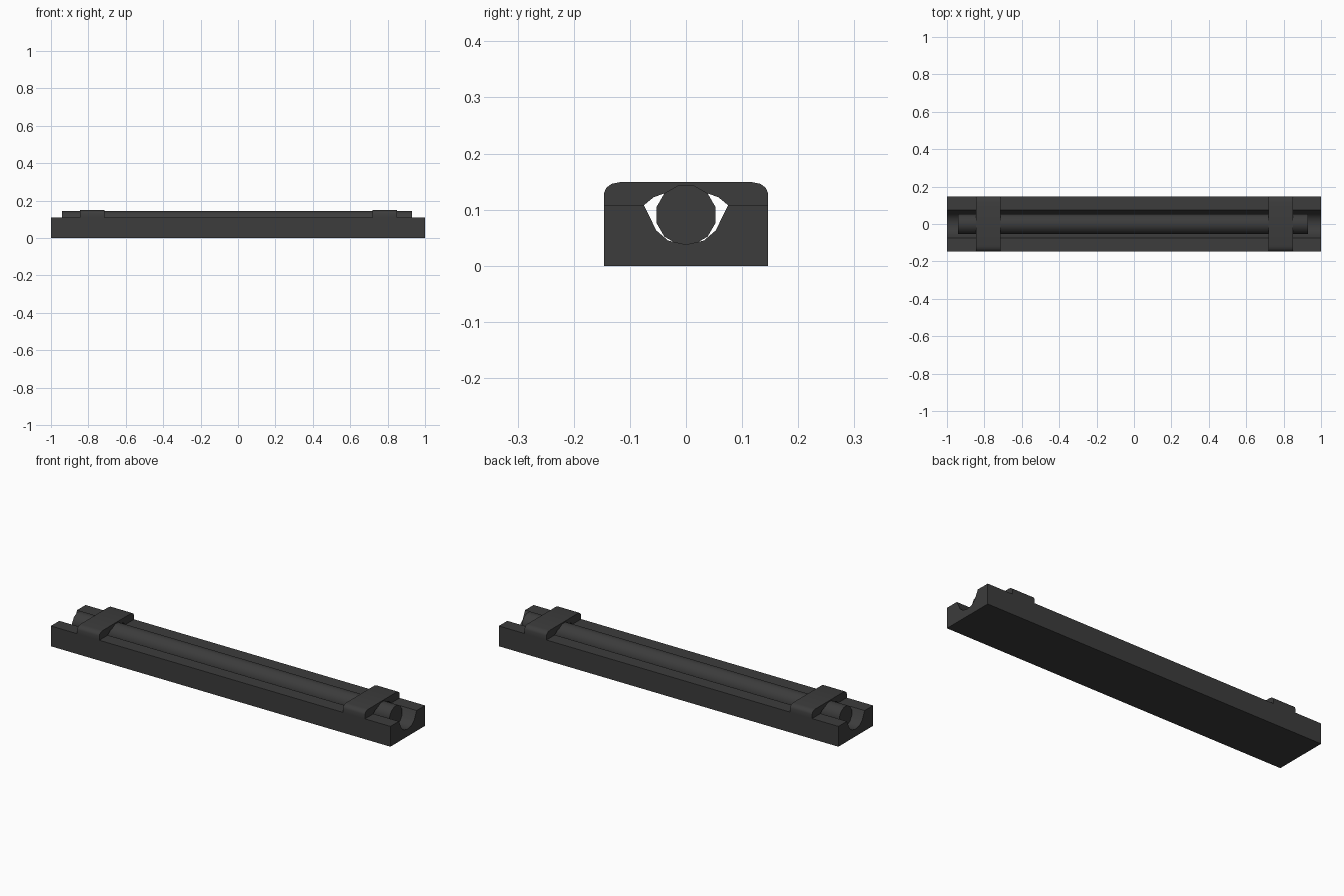
import bpy, bmesh, math

if "Cube" in bpy.data.objects:
    bpy.data.objects.remove(bpy.data.objects["Cube"])

dark = bpy.data.materials.new("dark_grey")
dark.diffuse_color = (0.045, 0.045, 0.045, 1)
dark.use_nodes = True
dark.node_tree.nodes["Principled BSDF"].inputs["Base Color"].default_value = dark.diffuse_color


def extrude_profile(name, points, x0, x1):
    """Extrude a closed (y, z) outline along x."""
    bm = bmesh.new()
    face = bm.faces.new([bm.verts.new((x0, y, z)) for y, z in points])
    result = bmesh.ops.extrude_face_region(bm, geom=[face])
    moved = [v for v in result["geom"] if isinstance(v, bmesh.types.BMVert)]
    bmesh.ops.translate(bm, vec=(x1 - x0, 0, 0), verts=moved)
    bmesh.ops.recalc_face_normals(bm, faces=bm.faces)
    mesh = bpy.data.meshes.new(name)
    bm.to_mesh(mesh)
    bm.free()
    mesh.materials.append(dark)
    obj = bpy.data.objects.new(name, mesh)
    bpy.context.collection.objects.link(obj)
    bpy.ops.object.select_all(action="DESELECT")
    obj.select_set(True)
    bpy.context.view_layer.objects.active = obj
    bpy.ops.object.shade_smooth_by_angle(angle=math.radians(35))
    return obj


def mirrored(half):
    """Complete an open outline from its +y half, skipping points on the axis."""
    return half + [(-y, z) for y, z in reversed(half) if y > 0]


# Grooved base rail
rail = mirrored([(0, 0.038), (0.032, 0.045), (0.053, 0.063), (0.075, 0.108),
                 (0.146, 0.108), (0.146, 0)])
extrude_profile("base_rail", rail, -1, 1)

# Twelve-sided rod lying in the groove
rod = [(0.0545 * math.cos(math.radians(15 + 30 * i)),
        0.0905 + 0.0545 * math.sin(math.radians(15 + 30 * i))) for i in range(12)]
extrude_profile("rod", rod, -0.94, 0.93)

# Two arched straps with rounded shoulders
strap = mirrored([(0, 0.134), (0.036, 0.13), (0.058, 0.122), (0.075, 0.108),
                  (0.146, 0.108), (0.146, 0.13), (0.142, 0.139),
                  (0.133, 0.146), (0.118, 0.149)])
for name, x0, x1 in (("left_strap", -0.845, -0.715), ("right_strap", 0.72, 0.85)):
    extrude_profile(name, strap, x0, x1)
